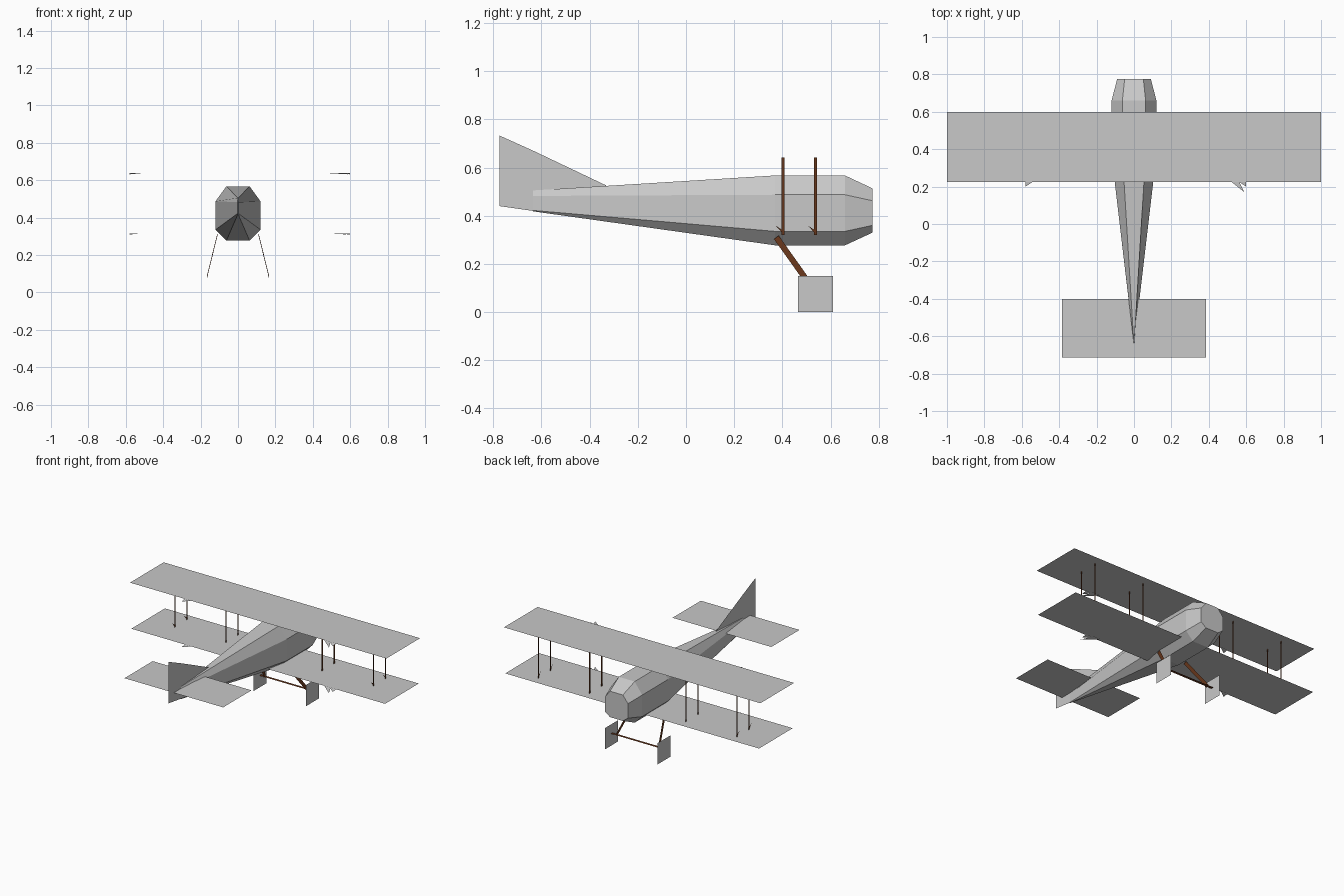
import bpy
from mathutils import Vector

cube = bpy.data.objects.get("Cube")
if cube:
    bpy.data.objects.remove(cube, do_unlink=True)


def material(name, rgb):
    m = bpy.data.materials.new(name)
    m.use_nodes = True
    m.diffuse_color = (*rgb, 1)
    m.node_tree.nodes["Principled BSDF"].inputs["Base Color"].default_value = (*rgb, 1)
    return m


canvas = material("grey canvas", (0.58, 0.58, 0.58))
wood = material("dark brown wood", (0.13, 0.035, 0.01))


def build(name, verts, faces, mat):
    me = bpy.data.meshes.new(name)
    me.from_pydata(verts, [], faces)
    me.materials.append(mat)
    ob = bpy.data.objects.new(name, me)
    bpy.context.collection.objects.link(ob)
    return ob


def sheet(name, pts, mat):
    return build(name, pts, [range(len(pts))], mat)


def flat(name, x, y0, y1, z, mat=canvas):
    return sheet(name, [(-x, y0, z), (x, y0, z), (x, y1, z), (-x, y1, z)], mat)


def side(name, x, yz, mat=canvas):
    return sheet(name, [(x, y, z) for y, z in yz], mat)


# Fuselage: octagonal sections (y, half width, flat half width, four heights)
sections = [
    (-0.635, 0.002, 0.001, 0.418, 0.422, 0.482, 0.505),
    (0.37, 0.12, 0.062, 0.277, 0.335, 0.487, 0.567),
    (0.66, 0.12, 0.062, 0.277, 0.335, 0.487, 0.567),
    (0.775, 0.09, 0.05, 0.33, 0.36, 0.462, 0.513),
]
verts = []
for y, w, f, z0, z1, z2, z3 in sections:
    right_half = [(f, z0), (w, z1), (w, z2), (f, z3)]
    ring = right_half + [(-x, z) for x, z in reversed(right_half)]
    verts += [(x, y, z) for x, z in ring]
n = 8
faces = [(s * n + i, s * n + n + i, s * n + n + (i + 1) % n, s * n + (i + 1) % n)
         for s in range(len(sections) - 1) for i in range(n)]
last = (len(sections) - 1) * n
faces += [range(n), range(last + n - 1, last - 1, -1)]
build("fuselage", verts, faces, canvas)

# Wings and tail surfaces
flat("upper_wing", 1.0, 0.225, 0.6, 0.642)
flat("lower_wing", 0.99, 0.225, 0.6, 0.32)
flat("tailplane", 0.385, -0.585, -0.40, 0.492)
flat("elevator", 0.385, -0.715, -0.585, 0.492)
side("fin", 0, [(-0.635, 0.42), (-0.33, 0.525), (-0.635, 0.67)])
side("rudder", 0, [(-0.775, 0.44), (-0.635, 0.42), (-0.635, 0.67), (-0.775, 0.733)])

# Torn canvas shreds hanging under the wings
for level, z in (("upper", 0.637), ("lower", 0.315)):
    for x, y, tip_x, tip_y in ((0.52, 0.25, 0.59, 0.17), (0.57, 0.24, 0.6, 0.2),
                               (-0.55, 0.24, -0.58, 0.2)):
        sheet(level + "_wing_shred",
              [(x - 0.03, y, z), (tip_x, tip_y, z - 0.006), (x + 0.03, y, z)], canvas)

for s, label in ((1, "left"), (-1, "right")):
    # Wing struts, with a splinter at the foot of the outer pair
    for x, place in ((0.375, "inner"), (0.775, "outer")):
        for y, row in ((0.403, "rear"), (0.537, "front")):
            side(f"{label}_{place}_{row}_strut", s * x,
                 [(y - 0.006, 0.32), (y + 0.006, 0.32), (y + 0.006, 0.642), (y - 0.006, 0.642)],
                 wood)
            if place == "outer":
                side(f"{label}_{row}_splinter", s * x,
                     [(y, 0.325), (y, 0.338), (y - 0.03, 0.358)], wood)
    # Landing gear leg and square wheel panel
    top, bottom = Vector((s * 0.11, 0.375, 0.31)), Vector((s * 0.165, 0.535, 0.085))
    half = Vector((0, 0.01, 0.007))
    sheet(label + "_gear_leg", [top - half, bottom - half, bottom + half, top + half], wood)
    side(label + "_wheel", s * 0.203,
         [(0.465, 0), (0.61, 0), (0.61, 0.15), (0.465, 0.15)])

flat("axle", 0.203, 0.527, 0.547, 0.085, wood)
